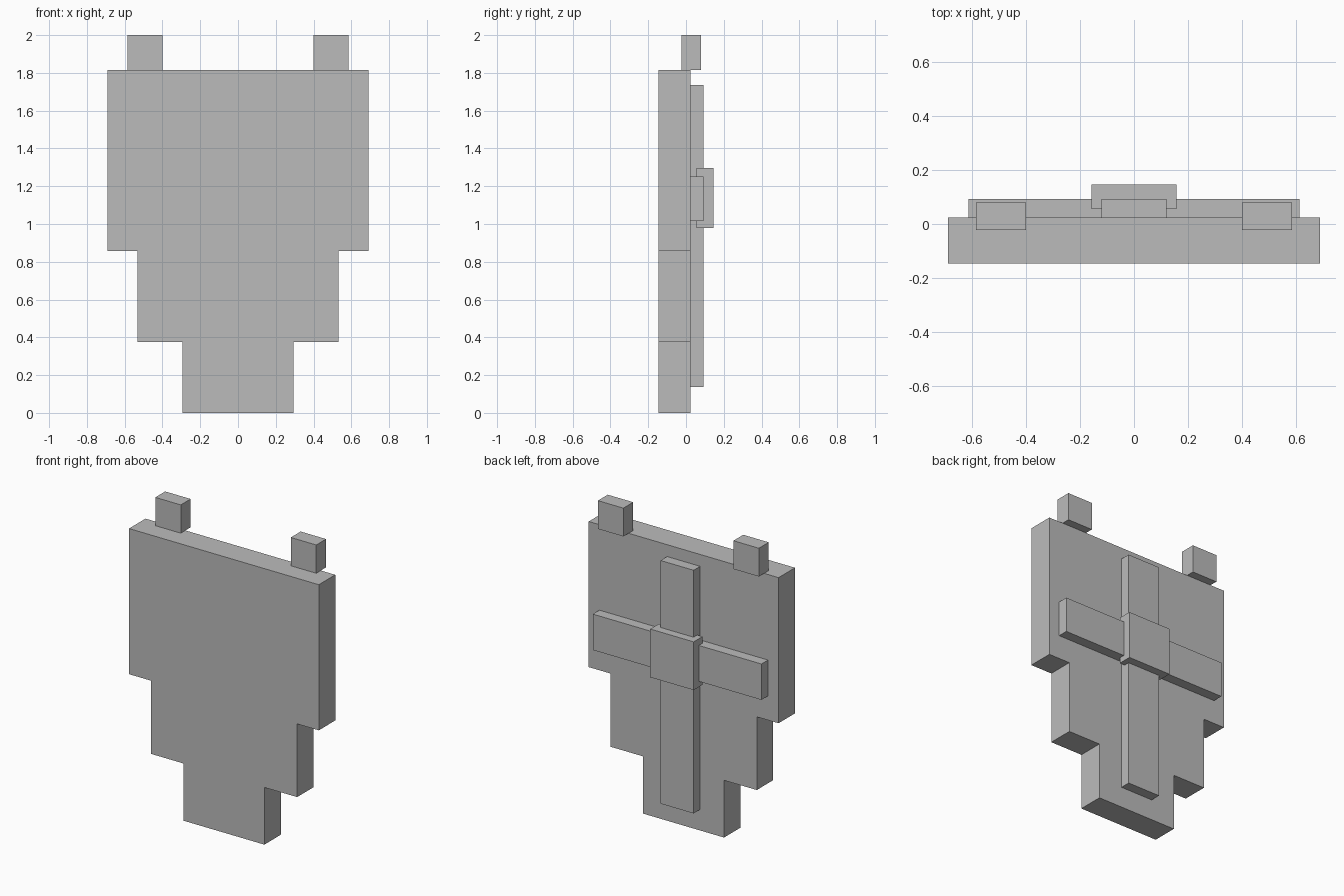
import bpy
import bmesh

default_cube = bpy.data.objects.get("Cube")
if default_cube:
    bpy.data.objects.remove(default_cube, do_unlink=True)

# Single grey material
grey = bpy.data.materials.new("plain grey")
grey.use_nodes = True
colour = (0.5, 0.5, 0.5, 1.0)
grey.diffuse_color = colour
grey.node_tree.nodes["Principled BSDF"].inputs["Base Color"].default_value = colour


def extrude_profile(name, outline, front, back):
    """Extrude an x-z outline from the front depth to the back depth."""
    bm = bmesh.new()
    face = bm.faces.new([bm.verts.new((x, front, z)) for x, z in outline])
    result = bmesh.ops.extrude_face_region(bm, geom=[face])
    moved = [v for v in result["geom"] if isinstance(v, bmesh.types.BMVert)]
    bmesh.ops.translate(bm, verts=moved, vec=(0, back - front, 0))
    bmesh.ops.recalc_face_normals(bm, faces=bm.faces)
    mesh = bpy.data.meshes.new(name)
    bm.to_mesh(mesh)
    bm.free()
    mesh.materials.append(grey)
    obj = bpy.data.objects.new(name, mesh)
    bpy.context.collection.objects.link(obj)
    return obj


def block(name, x0, x1, front, back, z0, z1):
    return extrude_profile(name, [(x0, z0), (x1, z0), (x1, z1), (x0, z1)], front, back)


# Stepped panel: half outline, mirrored across x
half = [(0.294, 0), (0.294, 0.376), (0.532, 0.376),
        (0.532, 0.857), (0.69, 0.857), (0.69, 1.814)]
outline = half + [(-x, z) for x, z in reversed(half)]
extrude_profile("stepped_panel", outline, -0.146, 0.0245)

# Crossed straps and centre plate on the back
block("vertical_strap", -0.12, 0.12, 0.0245, 0.0925, 0.138, 1.736)
block("horizontal_strap", -0.613, 0.613, 0.0245, 0.0925, 1.016, 1.252)
block("centre_plate", -0.158, 0.158, 0.055, 0.146, 0.979, 1.296)

# Pegs on the top edge
for side, s in (("left", 1), ("right", -1)):
    inner, outer = sorted((s * 0.4, s * 0.585))
    block(side + "_top_peg", inner, outer, -0.023, 0.079, 1.814, 2.0)
